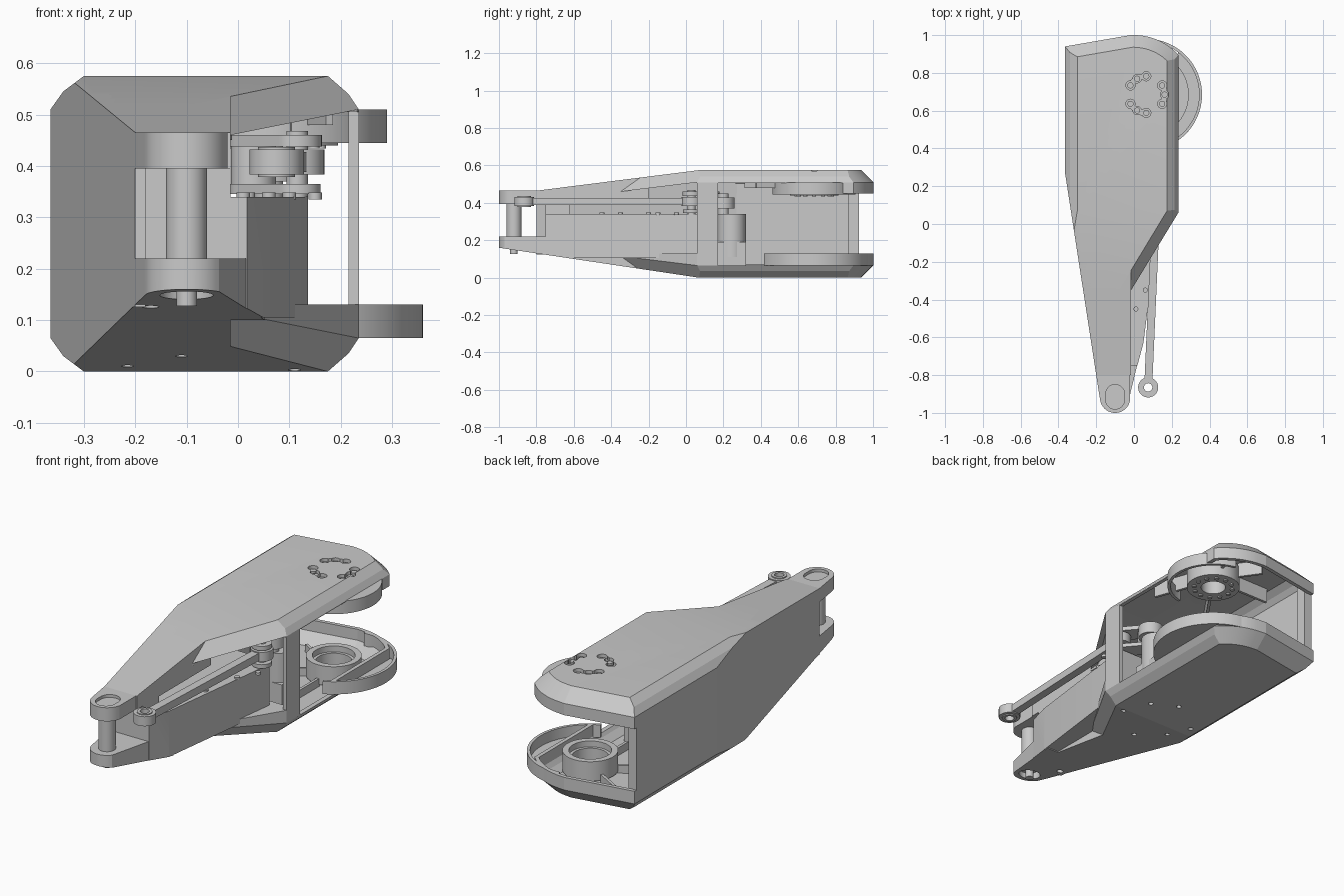
import bpy, bmesh, math
from itertools import combinations
from mathutils import Vector

cube = bpy.data.objects.get("Cube")
if cube:
    bpy.data.objects.remove(cube, do_unlink=True)

GREY = (0.59, 0.59, 0.59, 1)
mat = bpy.data.materials.new("plain grey")
mat.diffuse_color = GREY
mat.use_nodes = True
mat.node_tree.nodes["Principled BSDF"].inputs["Base Color"].default_value = GREY


def make(name, bm):
    bmesh.ops.recalc_face_normals(bm, faces=bm.faces[:])
    me = bpy.data.meshes.new(name)
    bm.to_mesh(me)
    bm.free()
    me.materials.append(mat)
    ob = bpy.data.objects.new(name, me)
    bpy.context.scene.collection.objects.link(ob)
    return ob


def limit(axis, value, sign):
    p, n = [0, 0, 0], [0, 0, 0]
    p[axis], n[axis] = value, sign
    return (tuple(p), tuple(n))


def solid(name, planes, t=0.0):
    """Convex solid bounded by (point, outward normal) planes, moved inwards by t."""
    bounds = [limit(a, 2 * s, s) for a in range(3) for s in (-1, 1)]
    half = []
    for p, n in list(planes) + bounds:
        n = Vector(n).normalized()
        half.append((n, n.dot(Vector(p)) - t))
    # Corners are the points where three planes meet inside all the others
    corners = []
    for (a, da), (b, db), (c, dc) in combinations(half, 3):
        bc = b.cross(c)
        det = a.dot(bc)
        if abs(det) < 1e-5:
            continue
        q = (bc * da + c.cross(a) * db + a.cross(b) * dc) / det
        if all(n.dot(q) < d + 2e-5 for n, d in half) and all((q - k).length > 1e-4 for k in corners):
            corners.append(q)
    bm = bmesh.new()
    verts = [bm.verts.new(q) for q in corners]
    done = set()
    for n, d in half:
        on = [v for v in verts if abs(n.dot(v.co) - d) < 2e-4]
        if len(on) < 3 or frozenset(on) in done:
            continue
        done.add(frozenset(on))
        mid = sum((v.co for v in on), Vector()) / len(on)
        u = n.orthogonal().normalized()
        w = n.cross(u)
        on.sort(key=lambda v: math.atan2(w.dot(v.co - mid), u.dot(v.co - mid)))
        bm.faces.new(on)
    return make(name, bm)


def prism(name, outline, z0, z1):
    bm = bmesh.new()
    lo = [bm.verts.new((x, y, z0)) for x, y in outline]
    hi = [bm.verts.new((x, y, z1)) for x, y in outline]
    bm.faces.new(lo)
    bm.faces.new(hi)
    for i in range(len(lo)):
        j = (i + 1) % len(lo)
        bm.faces.new((lo[i], lo[j], hi[j], hi[i]))
    return make(name, bm)


def arc(x, y, r, a0, a1, n=32):
    angs = [math.radians(a0 + (a1 - a0) * i / n) for i in range(n + 1)]
    return [(x + r * math.cos(a), y + r * math.sin(a)) for a in angs]


def cyl(name, x, y, r, z0, z1):
    return prism(name, arc(x, y, r, 0, 360, 64)[:-1], z0, z1)


def box(name, x0, x1, y0, y1, z0, z1):
    return prism(name, [(x0, y0), (x1, y0), (x1, y1), (x0, y1)], z0, z1)


def capsule(name, p, q, r, z0, z1):
    a = math.degrees(math.atan2(q[1] - p[1], q[0] - p[0]))
    return prism(name, arc(*p, r, a + 90, a + 270) + arc(*q, r, a - 90, a + 90), z0, z1)


def bar(name, p, q, w, z0, z1):
    d = (Vector(q) - Vector(p)).normalized() * w / 2
    return prism(name, [(p[0] - d.y, p[1] + d.x), (p[0] + d.y, p[1] - d.x),
                        (q[0] + d.y, q[1] - d.x), (q[0] - d.y, q[1] + d.x)], z0, z1)


def joint_point(deg, r):
    return arc(HX, HY, r, deg, deg, 1)[0]


def tube(name, x, y, r0, r1, z0, z1, a0=0, a1=360):
    full, n = a1 - a0 == 360, 64
    bm = bmesh.new()
    rings = []
    for (ox, oy), (ix, iy) in list(zip(arc(x, y, r1, a0, a1, n), arc(x, y, r0, a0, a1, n)))[:n if full else n + 1]:
        rings.append([bm.verts.new(c) for c in ((ox, oy, z0), (ox, oy, z1), (ix, iy, z1), (ix, iy, z0))])
    if not full:
        bm.faces.new(rings[0])
        bm.faces.new(rings[-1])
    for i in range(n):
        a, b = rings[i], rings[(i + 1) % len(rings)]
        for k in range(4):
            m = (k + 1) % 4
            bm.faces.new((a[k], b[k], b[m], a[m]))
    return make(name, bm)


def carve(ob, tools):
    for c in tools:
        c.hide_render = True
        m = ob.modifiers.new("cut", "BOOLEAN")
        m.operation, m.solver, m.object = "DIFFERENCE", "EXACT", c
    dg = bpy.context.evaluated_depsgraph_get()
    me = bpy.data.meshes.new_from_object(ob.evaluated_get(dg))
    ob.modifiers.clear()
    ob.data = me
    for c in tools:
        bpy.data.objects.remove(c, do_unlink=True)


# Bounding planes shared by both covers
H = 0.575
LEFT = ((-.365, .27, 0), (-1, 0, 0))
TAPER = ((-.365, .27, 0), (-1.07, -.165, 0))
L_ROUND = [((-.365, .27, .51), (-.035, 0, .025)), ((-.3, .27, H), (-.03, 0, .04))]
TOP = ((0, 0, H), (0, 0, 1))
c1, c2, c3 = Vector((.235, .06, .51)), Vector((-.015, -.35, .46)), Vector((.175, .07, H))
rear = [LEFT, TAPER, *L_ROUND, TOP, ((.235, 0, 0), (1, 0, 0)),
        ((.235, 0, .51), (.03, 0, .02)), ((.175, 0, H), (.035, 0, .04)),
        (c1, (.41, -.25, 0)), (c1, (c3 - c1).cross(c2 - c1)),
        ((-.365, .94, 0), (-.058, .335, 0)), ((-.365, .94, .51), (-.058, .335, .34))]
for deg in range(40, 86, 5):
    c, s = math.cos(math.radians(deg)), math.sin(math.radians(deg))
    rim = (.315 * c, .685 + .315 * s, .51)
    rear += [(rim, (c, s, 0)), (rim, (c, s, 1))]
strip = [LEFT, TAPER, *L_ROUND, TOP, limit(0, -.015, 1)]
UP_SLOPE = ((0, .07, H), (0, -.11, .87))
LOW_SLOPE = ((0, .07, 0), (0, -.16, -1.07))


def flip(planes):
    return [((p[0], p[1], H - p[2]), (n[0], n[1], -n[2])) for p, n in planes]


HX, HY = .065, .685   # axis of the rear joint
NX, NY = -.1, -.92    # axis of the nose pin

# Upper cover: hollow rear shell with slotted bolt holes, and hollow front strip
upper = solid("upper_cover", rear + [UP_SLOPE, limit(2, .45, -1), limit(1, -.37, -1)])
carve(upper, [solid("hollow", rear + [UP_SLOPE, limit(2, .2, -1)], .02)])
carve(upper, [box("side_notch", .1, .5, .05, .84, .3, .505),
              solid("front_notch", [(c1, (0, -.05, .41)), limit(1, .055, 1), limit(1, -.6, -1),
                                    limit(0, -.012, -1), limit(0, .5, 1), limit(2, .3, -1)])])
holes = []
for g in (0, 120, 240):
    for off, r in ((-30, .024), (-15, .014), (0, .022), (15, .014), (30, .024)):
        x, y = joint_point(g + off, .097)
        holes.append(cyl("hole", x, y, r, .5, .7))
        if r > .02:
            cyl("joint_screw", x, y, .016, .53, .562)
carve(upper, holes)
front = [*strip, UP_SLOPE, limit(1, -.8, -1)]
upper_strip = solid("upper_cover_front", front + [limit(1, -.2, 1), limit(2, .395, -1)])
carve(upper_strip, [solid("hollow", front + [limit(1, 0, 1), limit(2, .2, -1)], .02)])

# Upper joint: hub, bolt ring, ribs and overhanging rim
tube("upper_hub", HX, HY, .06, .13, .44, .54)
tube("upper_rim", HX, HY, .21, .225, .445, .51, -80, 80)
prism("upper_rim_cap", arc(HX, HY, .225, -41, 41), .5, .51)
for i in range(12):
    cyl("hub_bolt", *joint_point(30 * i, .095), .011, .434, .445)
for deg, far in ((70, .2), (125, .25), (180, .34), (235, .45), (290, .33)):
    bar("upper_rib", joint_point(deg, .125), joint_point(deg, far), .014, .48, .558)

# Lower cover: tray at the rear, solid towards the nose
lower = solid("lower_cover", flip(rear) + [LOW_SLOPE, limit(2, .13, 1), limit(1, -.37, -1)])
carve(lower, [solid("hollow", flip(rear) + [limit(1, .08, -1), limit(2, .4, 1)], .02)])
cuts = [box("side_notch", .1, .5, .17, .45, .065, .4)]
for x, y in ((.11, .05), (.055, .195), (-.07, .26), (-.11, -.13), (-.215, 0), (-.255, .13)):
    cuts.append(cyl("hole", x, y, .012, -.1, .06))
carve(lower, cuts)
solid("lower_cover_front", flip(strip) + [LOW_SLOPE, limit(1, -.75, -1), limit(1, -.2, 1), limit(2, .22, 1)])

# Lower joint: dish rim, dish floor and bearing seat
tube("dish_rim", HX, HY, .28, .295, .065, .13, -65, 95)
prism("dish_floor", arc(HX, HY, .295, -55, 55), .065, .075)
tube("bearing_seat", HX, HY, .1, .13, .03, .13)
tube("bearing_seat_step", HX, HY, .085, .105, .012, .1)
for deg in (150, 210, 270):
    bar("lower_rib", joint_point(deg, .125), joint_point(deg, .3), .014, .015, .06)

# Closed side wall and post beside the opening
prism("side_wall", [(-.365, .925), (-.365, .27), (-.2, -.8), (-.18, -.8), (-.345, .27), (-.345, .925)], .125, .455)
box("wall_end_rib", -.346, -.32, .87, .925, .06, .515)
box("post", .215, .235, .06, .17, .065, .51)

# Middle block and deck
solid("middle_block", [TAPER, limit(1, -.75, -1), limit(1, .1, 1), limit(2, .15, -1),
                       limit(0, -.015, 1), limit(2, .34, 1)])
solid("middle_block_front", [TAPER, limit(1, -.75, -1), limit(1, -.62, 1), limit(0, -.015, 1),
                             limit(2, .2, -1), limit(2, .4, 1)])
solid("side_block", [LOW_SLOPE, limit(2, .105, -1), limit(2, .34, 1), limit(0, -.1, -1),
                     limit(1, .06, 1), limit(1, -.75, -1),
                     ((.05, -.63, 0), (.69, -.185, 0)), ((.05, -.63, 0), (.12, -.015, 0))])
for x, y in ((.01, -.45), (.06, -.35), (.02, -.2), (.1, -.15), (.15, -.05)):
    cyl("deck_bolt", x, y, .013, .335, .348)

# Nose: two rounded lugs joined by a pin
nose = [TAPER]
for deg in range(190, 345, 8):
    c, s = math.cos(math.radians(deg)), math.sin(math.radians(deg))
    nose.append(((NX + .08 * c, NY + .08 * s, 0), (c, s, 0)))
top_lug = solid("upper_nose", nose + [limit(0, -.02, 1), limit(1, -.74, 1), limit(2, .395, -1), limit(2, .465, 1)])
carve(top_lug, [capsule("recess", (NX, -.93), (NX, -.9), .05, .45, .6)])
low_lug = solid("lower_nose", nose + [LOW_SLOPE, limit(2, .22, 1), limit(1, -.6, 1), ((.045, -.63, 0), (.29, -.07, 0))])
carve(low_lug, [cyl("recess", NX, NY, .052, 0, .185), cyl("hole", -.17, -.77, .016, 0, .16),
                cyl("hole", -.06, -.73, .016, 0, .16)])
cyl("nose_pin", NX, NY, .04, .2, .41)
cyl("nose_pin_tip", NX, NY, .02, .127, .21)

# Push rod with ring ends
A, B = (.075, -.865), (.115, .03)
bar("push_rod", (.077, -.82), (.113, -.01), .042, .388, .427)
tube("rod_front_ring", *A, .026, .053, .383, .432)
tube("rod_front_bush", *A, .022, .036, .378, .437)
tube("rod_rear_ring", *B, .02, .053, .383, .432)

# Crank fork and its drive
C = (.03, .13)
capsule("crank_upper_arm", B, C, .048, .438, .46)
capsule("crank_lower_arm", B, C, .046, .345, .365)
cyl("crank_pin", *B, .021, .34, .468)
cyl("crank_hub", *C, .044, .36, .44)
cyl("drive_motor", .06, .245, .075, .11, .34)
box("motor_base", -.01, .13, .17, .32, .02, .19)
cyl("motor_shaft", .06, .2, .028, .33, .45)
tube("motor_pulley", .06, .2, .02, .06, .37, .43)

# Smooth curved faces, keep the rest crisp
meshes = [o for o in bpy.context.scene.objects if o.type == "MESH"]
for o in meshes:
    o.select_set(True)
bpy.context.view_layer.objects.active = meshes[0]
bpy.ops.object.shade_smooth_by_angle(angle=math.radians(8.5))
